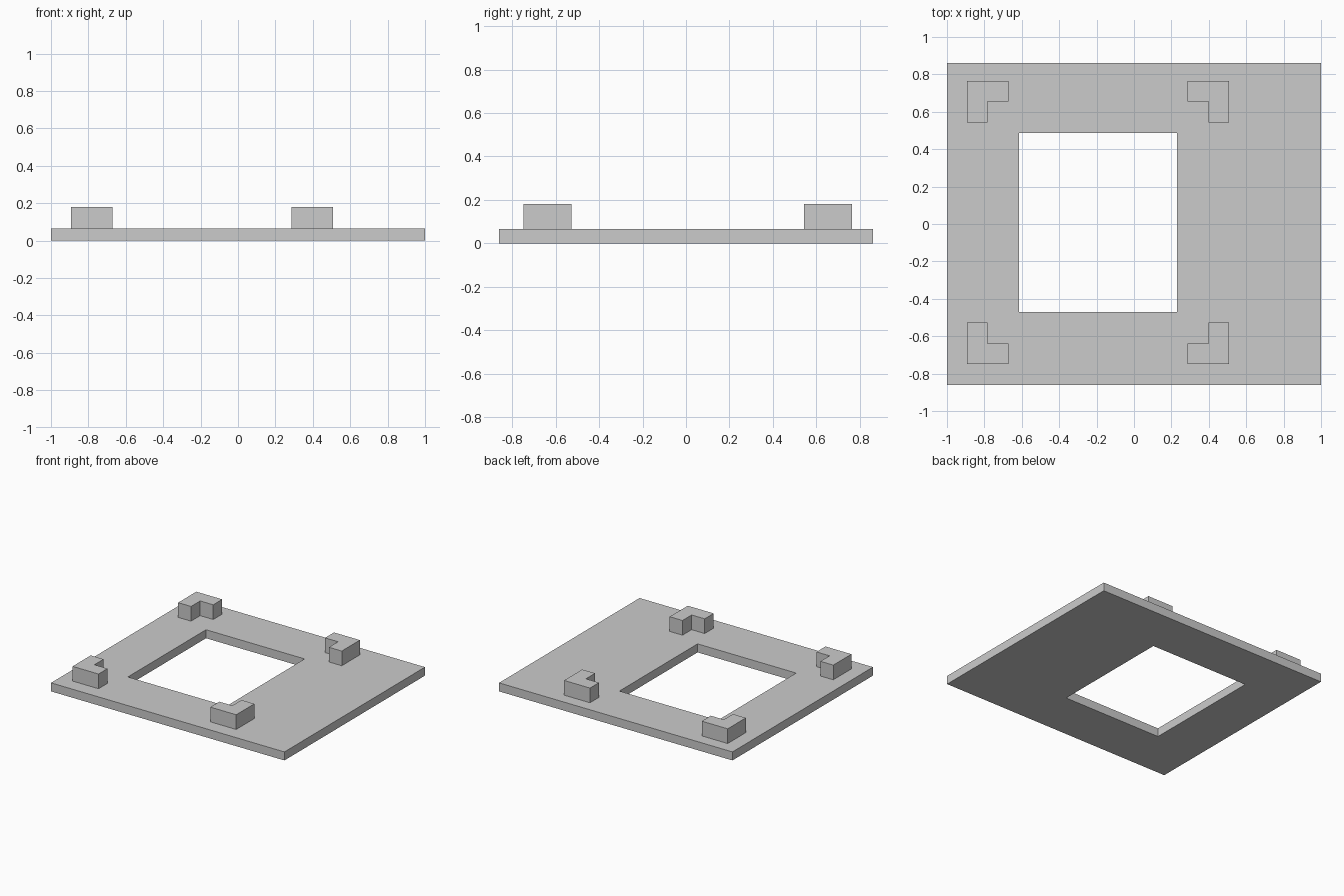
import bpy
import bmesh

cube = bpy.data.objects.get("Cube")
if cube:
    bpy.data.objects.remove(cube, do_unlink=True)

PLATE_TOP = 0.066
BRACKET_TOP = 0.18
ARM = 0.11      # thickness of each bracket arm
LENGTH = 0.222  # outer length of each bracket arm

grey = bpy.data.materials.new("light_grey")
grey.use_nodes = True
colour = (0.6, 0.6, 0.6, 1)
grey.diffuse_color = colour
grey.node_tree.nodes["Principled BSDF"].inputs["Base Color"].default_value = colour


def finish(name, bm):
    bmesh.ops.recalc_face_normals(bm, faces=bm.faces[:])
    mesh = bpy.data.meshes.new(name)
    bm.to_mesh(mesh)
    bm.free()
    mesh.materials.append(grey)
    obj = bpy.data.objects.new(name, mesh)
    bpy.context.collection.objects.link(obj)
    return obj


def extrude_up(bm, faces, height):
    result = bmesh.ops.extrude_face_region(bm, geom=faces)
    verts = [g for g in result["geom"] if isinstance(g, bmesh.types.BMVert)]
    bmesh.ops.translate(bm, verts=verts, vec=(0, 0, height))


def rectangle(x0, x1, y0, y1):
    return [(x0, y0), (x1, y0), (x1, y1), (x0, y1)]


# Base plate: a ring of four faces around the off-centre window
bm = bmesh.new()
outer = [bm.verts.new((x, y, 0)) for x, y in rectangle(-1, 1, -0.86, 0.86)]
inner = [bm.verts.new((x, y, 0)) for x, y in rectangle(-0.615, 0.23, -0.47, 0.487)]
ring = []
for i in range(4):
    j = (i + 1) % 4
    ring.append(bm.faces.new((outer[i], outer[j], inner[j], inner[i])))
extrude_up(bm, ring, PLATE_TOP)
finish("base_plate", bm)


# Corner brackets: L profiles whose arms point towards the window
def bracket(name, corner_x, corner_y, dir_x, dir_y):
    profile = [(0, 0), (LENGTH, 0), (LENGTH, ARM), (ARM, ARM), (ARM, LENGTH), (0, LENGTH)]
    bm = bmesh.new()
    verts = [bm.verts.new((corner_x + dir_x * u, corner_y + dir_y * v, PLATE_TOP))
             for u, v in profile]
    extrude_up(bm, [bm.faces.new(verts)], BRACKET_TOP - PLATE_TOP)
    finish(name, bm)


for side, x, dir_x in (("right", -0.893, 1), ("left", 0.509, -1)):
    for end, y, dir_y in (("front", -0.749, 1), ("back", 0.765, -1)):
        bracket(f"{end}_{side}_bracket", x, y, dir_x, dir_y)
